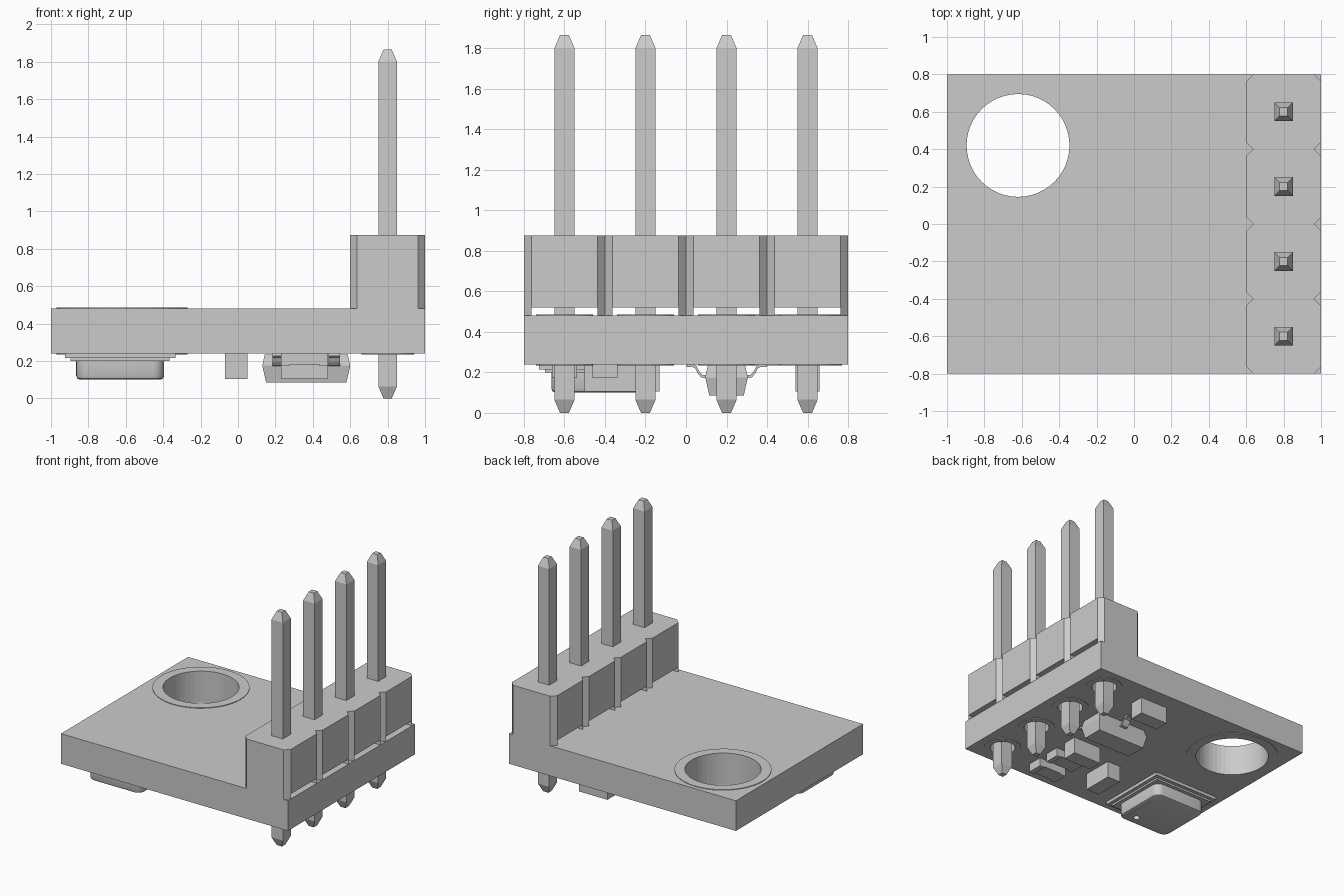
import bpy, bmesh, math

if "Cube" in bpy.data.objects:
    bpy.data.objects.remove(bpy.data.objects["Cube"], do_unlink=True)

grey = bpy.data.materials.new("plain_grey")
grey.use_nodes = True
COLOUR = (0.6, 0.6, 0.6, 1)
grey.diffuse_color = COLOUR
grey.node_tree.nodes["Principled BSDF"].inputs["Base Color"].default_value = COLOUR

BOTTOM, TOP = 0.24, 0.48          # board faces
PIN_X, PITCH = 0.8, 0.4
PIN_YS = [PITCH * (i - 1.5) for i in range(4)]
HOLE = (-0.62, 0.42)


def loft(name, rings, closed=False, smooth=False):
    """Skin a list of equal-length 3D rings; closed joins last ring to first."""
    bm = bmesh.new()
    vs = [[bm.verts.new(p) for p in r] for r in rings]
    n = len(rings[0])
    pairs = list(zip(vs, vs[1:]))
    if closed:
        pairs.append((vs[-1], vs[0]))
    else:
        bm.faces.new(vs[0])
        bm.faces.new(vs[-1])
    for a, b in pairs:
        for i in range(n):
            j = (i + 1) % n
            bm.faces.new((a[i], a[j], b[j], b[i]))
    bmesh.ops.recalc_face_normals(bm, faces=bm.faces)
    mesh = bpy.data.meshes.new(name)
    bm.to_mesh(mesh)
    bm.free()
    mesh.materials.append(grey)
    ob = bpy.data.objects.new(name, mesh)
    bpy.context.collection.objects.link(ob)
    if smooth:
        bpy.ops.object.select_all(action='DESELECT')
        ob.select_set(True)
        bpy.context.view_layer.objects.active = ob
        bpy.ops.object.shade_smooth_by_angle(angle=math.radians(35))
    return ob


def rect(cx, cy, hx, hy, z):
    return [(cx + sx * hx, cy + sy * hy, z) for sx, sy in ((-1, -1), (1, -1), (1, 1), (-1, 1))]


def circle(cx, cy, r, z, n=48):
    return [(cx + r * math.cos(2 * math.pi * i / n), cy + r * math.sin(2 * math.pi * i / n), z)
            for i in range(n)]


def rounded(cx, cy, h, r, z, steps=6):
    """Rounded square ring."""
    pts = []
    for k, (sx, sy) in enumerate(((1, 1), (-1, 1), (-1, -1), (1, -1))):
        for i in range(steps + 1):
            a = math.pi / 2 * (k + i / steps)
            pts.append((cx + sx * (h - r) + r * math.cos(a), cy + sy * (h - r) + r * math.sin(a), z))
    return pts


def box(name, cx, cy, hx, hy, z0, z1):
    return loft(name, [rect(cx, cy, hx, hy, z0), rect(cx, cy, hx, hy, z1)])


def annulus(name, c, r_in, r_out, z0, z1):
    return loft(name, [circle(*c, r_out, z0), circle(*c, r_out, z1),
                       circle(*c, r_in, z1), circle(*c, r_in, z0)], closed=True, smooth=True)


def cut_hole(ob, c, r, z0, z1):
    """Cut a round hole, bake it in and drop the cutter."""
    cutter = loft("cutter", [circle(*c, r, z0), circle(*c, r, z1)])
    cutter.hide_render = True
    mod = ob.modifiers.new("hole", 'BOOLEAN')
    mod.operation, mod.object, mod.solver = 'DIFFERENCE', cutter, 'EXACT'
    graph = bpy.context.evaluated_depsgraph_get()
    mesh = bpy.data.meshes.new_from_object(ob.evaluated_get(graph))
    ob.modifiers.clear()
    ob.data = mesh
    bpy.data.objects.remove(cutter, do_unlink=True)


# Board with mounting hole and pin holes
board = box("circuit_board", 0, 0, 1, 0.8, BOTTOM, TOP)
cut_hole(board, HOLE, 0.275, 0, 1)
for y in PIN_YS:
    cut_hole(board, (PIN_X, y), 0.095, 0, 1)

# Thin copper rings on both faces
for side, z0, z1 in (("top", TOP, TOP + 0.005), ("bottom", BOTTOM - 0.005, BOTTOM)):
    annulus(f"mounting_ring_{side}", HOLE, 0.275, 0.35, z0, z1)
    for i, y in enumerate(PIN_YS):
        annulus(f"pin_pad_{side}_{i}", (PIN_X, y), 0.095, 0.14, z0, z1)

# Header: chamfered block per pin, standing on narrow webs
CH, HW, BASE, HEAD = 0.037, 0.2, 0.52, 0.875
for i, y in enumerate(PIN_YS):
    def cell(z):
        a, b = HW - CH, HW
        return [(PIN_X + u, y + v, z) for u, v in
                ((-a, -b), (a, -b), (b, -a), (b, a), (a, b), (-a, b), (-b, a), (-b, -a))]
    loft(f"header_block_{i}", [cell(BASE), cell(HEAD)])
    for s in (-1, 1):
        def web(z):
            return [(PIN_X + u, y + s * v, z) for u, v in
                    ((CH - HW, HW), (HW - CH, HW), (HW, HW - CH), (-HW, HW - CH))]
        loft(f"header_web_{i}_{'back' if s > 0 else 'front'}", [web(TOP), web(BASE)])

# Square pins with tapered ends
for i, y in enumerate(PIN_YS):
    loft(f"pin_{i}", [rect(PIN_X, y, h, h, z) for h, z in
                      ((0.022, 0), (0.05, 0.065), (0.05, 1.8), (0.022, 1.865))])

# Sensor: stepped flange and rounded can with a vent hole
SX, SY = -0.63, -0.43
box("sensor_base", SX, SY, 0.295, 0.295, 0.215, BOTTOM)
box("sensor_step", SX, SY, 0.265, 0.265, 0.2, 0.215)
can = loft("sensor_can", [rounded(SX, SY, h, r, z) for h, r, z in
                          ((0.235, 0.06, 0.2), (0.235, 0.06, 0.12), (0.229, 0.054, 0.106),
                           (0.215, 0.04, 0.1))], smooth=True)
cut_hole(can, (-0.51, -0.58), 0.025, 0, 0.15)

# Transistor-style regulator: bevelled body and three bent leads
RX, RY = 0.365, 0.2
loft("regulator_body", [rect(RX, RY, hx, hy, z) for hx, hy, z in
                        ((0.215, 0.085, 0.085), (0.235, 0.105, 0.175), (0.222, 0.092, 0.235))])
LEAD = ((0.09, 0.17), (0.125, 0.175), (0.142, 0.195), (0.155, 0.22), (0.17, 0.227), (0.2, 0.227))
for i, (x, s) in enumerate(((RX, 1), (RX - 0.15, -1), (RX + 0.15, -1))):
    loft(f"regulator_lead_{i}", [
        [(x + dx, RY + s * (v - o), z + t) for dx, o, t in
         ((-0.03, 0, 0), (0.03, 0, 0), (0.03, 0.006, 0.013), (-0.03, 0.006, 0.013))]
        for v, z in LEAD])

# Block capacitors
box("capacitor_back", 0.355, 0.6, 0.125, 0.06, 0.105, BOTTOM)
box("capacitor_middle", 0.355, -0.19, 0.125, 0.06, 0.105, BOTTOM)
box("capacitor_front", -0.01, -0.375, 0.06, 0.125, 0.105, BOTTOM)

# Flat resistors with raised end caps
for i, y in enumerate((-0.4, -0.6)):
    box(f"resistor_body_{i}", 0.355, y, 0.08, 0.06, 0.18, BOTTOM)
    for s in (-1, 1):
        box(f"resistor_cap_{i}_{'left' if s > 0 else 'right'}", 0.355 + s * 0.1025, y,
            0.0225, 0.062, 0.172, BOTTOM)
